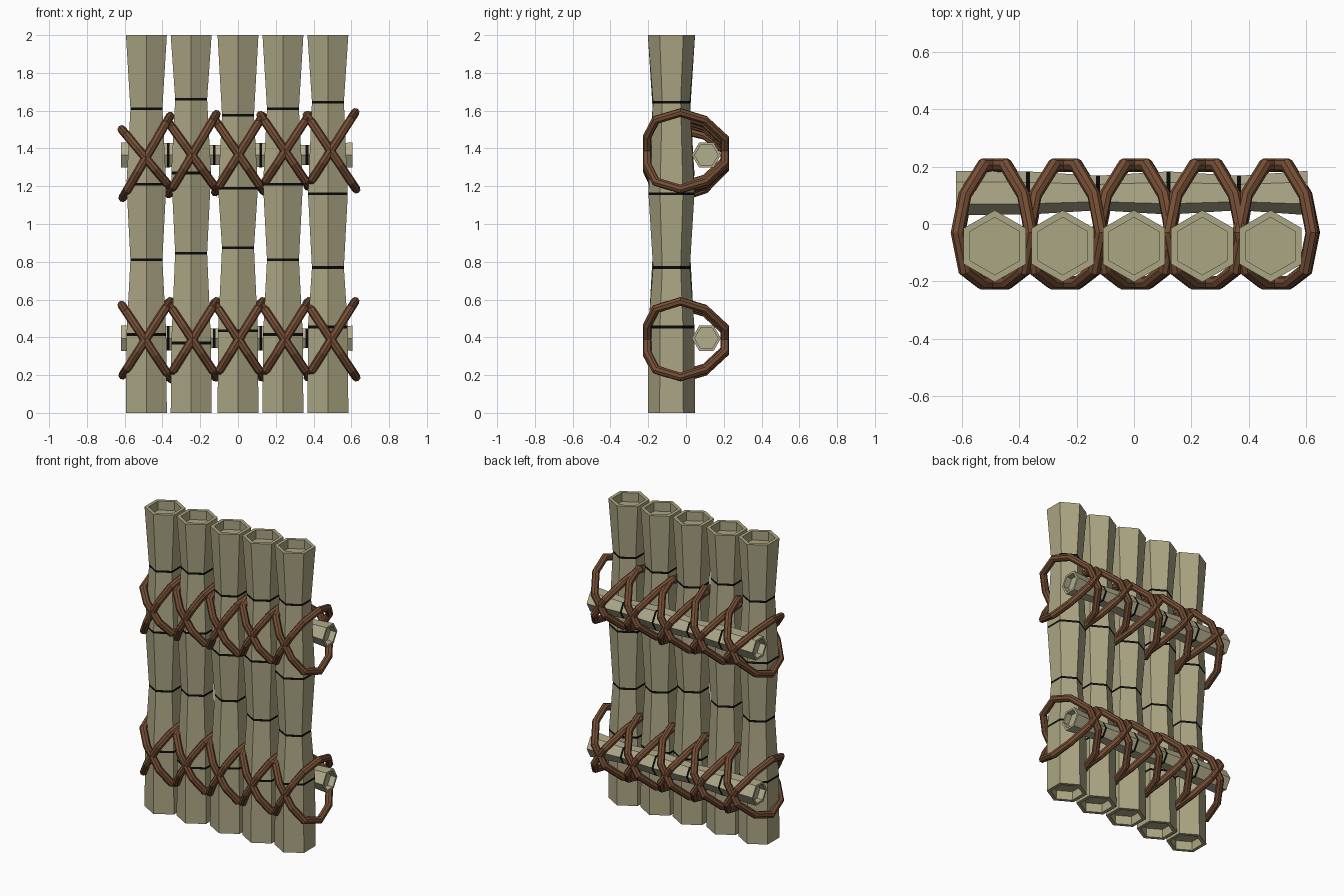
import bpy, bmesh, math
from mathutils import Vector

if "Cube" in bpy.data.objects:
    bpy.data.objects.remove(bpy.data.objects["Cube"])


def material(name, rgb):
    m = bpy.data.materials.new(name)
    m.diffuse_color = (*rgb, 1)
    m.use_nodes = True
    m.node_tree.nodes["Principled BSDF"].inputs["Base Color"].default_value = m.diffuse_color
    return m


BAMBOO = material("bamboo", (0.41, 0.38, 0.23))
BAR = material("crossbar_bamboo", (0.45, 0.42, 0.27))
BLACK = material("node_black", (0.003, 0.003, 0.003))
ROPE = material("rope_brown", (0.18, 0.077, 0.035))


def finish(name, bm, mats):
    bmesh.ops.recalc_face_normals(bm, faces=bm.faces[:])
    mesh = bpy.data.meshes.new(name)
    bm.to_mesh(mesh)
    bm.free()
    for m in mats:
        mesh.materials.append(m)
    ob = bpy.data.objects.new(name, mesh)
    bpy.context.collection.objects.link(ob)
    return ob


def bamboo(name, start, end, nodes, radius, place, mat, depth):
    """Six-sided cane: recessed ends, alternating narrow and wide nodes with a black band."""
    band = 0.007
    hole = radius * 0.8
    # stations: (distance along cane, radius, the face strip after it is black)
    stations = [(start + depth, hole, False), (start, hole, False), (start, radius, False)]
    for i, t in enumerate(nodes):
        r = radius * (0.97 if i % 2 == 0 else 0.785)
        stations += [(t - band, r, True), (t + band, r, False)]
    stations += [(end, radius, False), (end, hole, False), (end - depth, hole, False)]
    bm = bmesh.new()
    rings = []
    for t, r, _ in stations:
        rings.append([bm.verts.new(place(r * math.cos(a), r * math.sin(a), t))
                      for a in (math.radians(30 + 60 * k) for k in range(6))])
    for (a, b), (_, _, dark) in zip(zip(rings, rings[1:]), stations):
        for k in range(6):
            f = bm.faces.new((a[k], a[(k + 1) % 6], b[(k + 1) % 6], b[k]))
            f.material_index = int(dark)
    bm.faces.new(rings[0])
    bm.faces.new(rings[-1])
    finish(name, bm, [mat, BLACK])


# Outline of a rope loop: (y, fraction along the diagonal)
LOOP = [(-0.03, 1), (0.10, 0.8), (0.205, 0.3), (0.205, -0.3), (0.10, -0.8),
        (-0.03, -1), (-0.16, -0.8), (-0.205, -0.35), (-0.205, 0.35), (-0.16, 0.8)]


def rope_loop(name, x, z, dx, dz, radius=0.023, sides=8):
    """Closed tube around the loop outline, lying in a plane tilted along (dx, dz)."""
    centre = Vector((x, 0, z))
    pts = [centre + Vector((dx * u, y, dz * u)) for y, u in LOOP]
    normal = Vector((dx, 0, dz)).cross(Vector((0, 1, 0))).normalized()
    n = len(pts)
    bm = bmesh.new()
    rings = []
    for i, p in enumerate(pts):
        d0 = (p - pts[i - 1]).normalized()
        d1 = (pts[(i + 1) % n] - p).normalized()
        tangent = (d0 + d1).normalized()
        side = tangent.cross(normal) / max(0.7, tangent.dot(d1))
        rings.append([bm.verts.new(p + radius * (math.cos(a) * side + math.sin(a) * normal))
                      for a in (math.tau * k / sides for k in range(sides))])
    for i in range(n):
        a, b = rings[i], rings[(i + 1) % n]
        for k in range(sides):
            bm.faces.new((a[k], a[(k + 1) % sides], b[(k + 1) % sides], b[k]))
    finish(name, bm, [ROPE])


# Upright poles: centre x and node heights from the bottom
POLES = [(-0.485, (0.415, 0.81, 1.21, 1.61)),
         (-0.248, (0.37, 0.845, 1.27, 1.66)),
         (0.0, (0.435, 0.875, 1.19, 1.575)),
         (0.238, (0.415, 0.81, 1.21, 1.61)),
         (0.476, (0.455, 0.77, 1.16, 1.645))]
for i, (px, nodes) in enumerate(POLES):
    bamboo(f"pole_{i + 1}", 0, 2, nodes, 0.125,
           lambda a, b, t, px=px: (px + a, -0.077 + b, t), BAMBOO, 0.06)

# Crossbars behind the poles
for label, bz in (("lower", 0.395), ("upper", 1.365)):
    bamboo(f"{label}_crossbar", -0.62, 0.605, (-0.37, -0.125, 0.12, 0.365), 0.077,
           lambda a, b, t, bz=bz: (t, 0.108 + b, bz + a), BAR, 0.04)

# Crossed rope lashings: (centre z, half height) of falling and rising loop per pole
LOWER = [((0.375, 0.195), (0.395, 0.195))] + [((0.385, 0.195), (0.39, 0.2))] * 4
UPPER = [((1.345, 0.155), (1.355, 0.215)), ((1.36, 0.18), (1.37, 0.21)),
         ((1.365, 0.19), (1.37, 0.2)), ((1.385, 0.19), (1.385, 0.19)),
         ((1.38, 0.195), (1.395, 0.195))]
for label, rows in (("lower", LOWER), ("upper", UPPER)):
    for i, (fall, rise) in enumerate(rows):
        x = -0.485 + 0.245 * i
        rope_loop(f"{label}_rope_falling_{i + 1}", x, fall[0], -0.13, fall[1])
        rope_loop(f"{label}_rope_rising_{i + 1}", x, rise[0], 0.125, rise[1])
